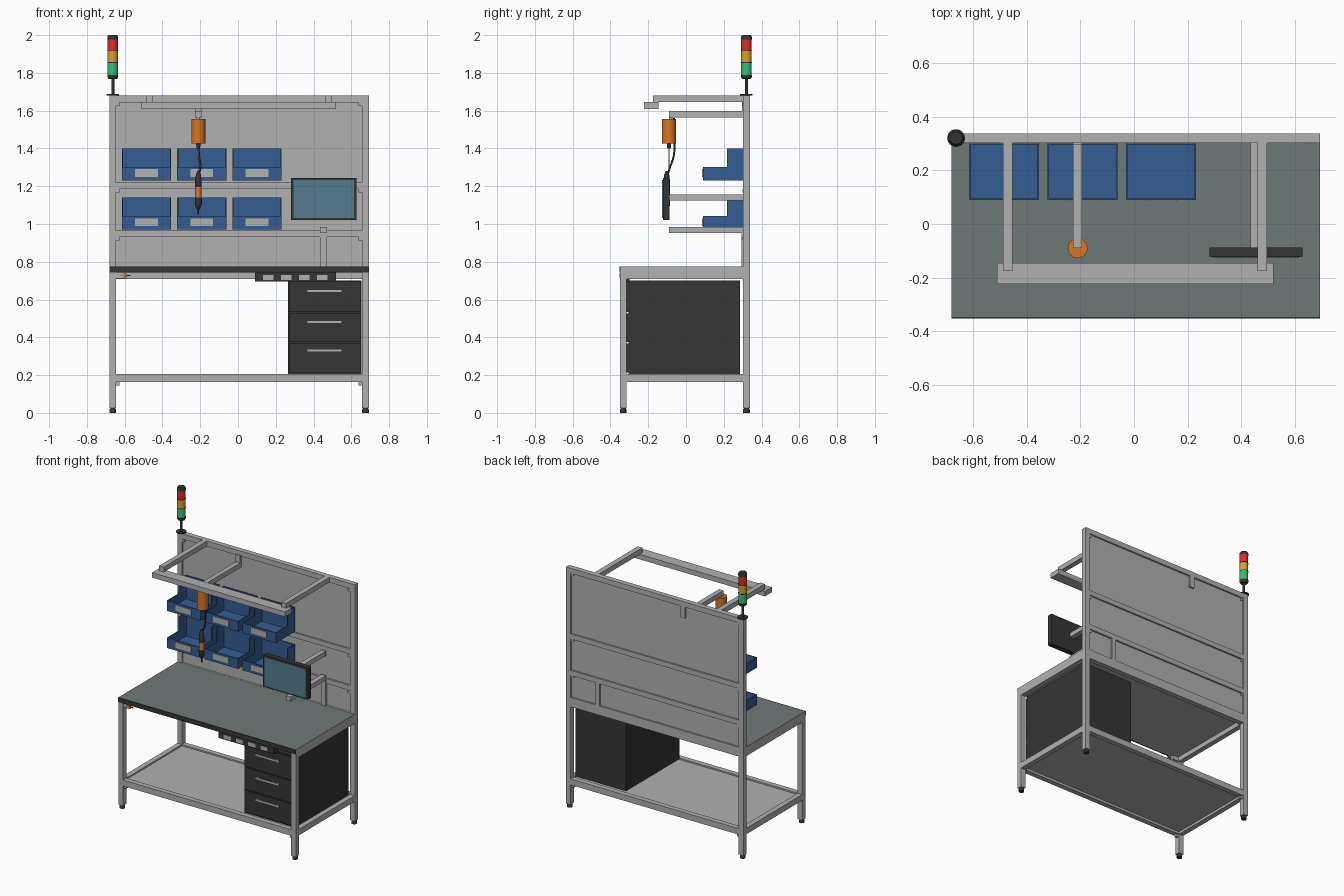
import bpy, bmesh, math
from mathutils import Vector

if "Cube" in bpy.data.objects:
    bpy.data.objects.remove(bpy.data.objects["Cube"])


def mat(name, r, g, b):
    m = bpy.data.materials.new(name)
    m.diffuse_color = (r, g, b, 1)
    m.use_nodes = True
    m.node_tree.nodes["Principled BSDF"].inputs["Base Color"].default_value = m.diffuse_color
    return m


GREY = mat("aluminium_grey", .44, .44, .44)
BLACK = mat("charcoal", .035, .035, .035)
MAT = mat("worktop_slate", .16, .19, .19)
BLUE = mat("bin_blue", .035, .11, .29)
ORANGE = mat("tool_orange", .68, .18, .02)
SCREEN = mat("screen_blue", .09, .20, .28)
RED = mat("lamp_red", .68, .03, .025)
AMBER = mat("lamp_amber", .68, .36, .03)
GREEN = mat("lamp_green", .05, .5, .19)


def finish(bm, name, *mats):
    bmesh.ops.recalc_face_normals(bm, faces=bm.faces)
    me = bpy.data.meshes.new(name)
    bm.to_mesh(me)
    bm.free()
    for m in mats:
        me.materials.append(m)
    ob = bpy.data.objects.new(name, me)
    bpy.context.collection.objects.link(ob)
    return ob


def boxes(name, m, *spans):
    """One mesh of boxes, each given as (x0, x1, y0, y1, z0, z1)."""
    bm = bmesh.new()
    for x0, x1, y0, y1, z0, z1 in spans:
        vs = bmesh.ops.create_cube(bm, size=1)["verts"]
        for v in vs:
            v.co = Vector((x1 if v.co.x > 0 else x0, y1 if v.co.y > 0 else y0,
                           z1 if v.co.z > 0 else z0))
    return finish(bm, name, m)


def lathe(name, m, x, y, profile, n=32):
    """Solid of revolution about a vertical axis from (radius, z) pairs."""
    bm = bmesh.new()
    rings = [[bm.verts.new((x + r * math.cos(2 * math.pi * i / n),
                            y + r * math.sin(2 * math.pi * i / n), z)) for i in range(n)]
             for r, z in profile]
    for a, b in zip(rings, rings[1:]):
        for i in range(n):
            bm.faces.new((a[i], a[(i + 1) % n], b[(i + 1) % n], b[i]))
    bm.faces.new(rings[0])
    bm.faces.new(rings[-1])
    ob = finish(bm, name, m)
    bpy.ops.object.select_all(action='DESELECT')
    ob.select_set(True)
    bpy.context.view_layer.objects.active = ob
    bpy.ops.object.shade_smooth_by_angle(angle=math.radians(40))
    return ob


def cable(name, m, pts, r):
    cu = bpy.data.curves.new(name, 'CURVE')
    cu.dimensions = '3D'
    cu.bevel_depth = r
    cu.bevel_resolution = 2
    cu.use_fill_caps = True
    sp = cu.splines.new('BEZIER')
    sp.bezier_points.add(len(pts) - 1)
    for p, c in zip(sp.bezier_points, pts):
        p.co = c
        p.handle_left_type = p.handle_right_type = 'AUTO'
    cu.materials.append(m)
    bpy.context.collection.objects.link(bpy.data.objects.new(name, cu))


# frame limits: outer and inner faces of the posts
XL, XLI, XRI, XR = -.681, -.645, .657, .693
YF, YFI, YBI, YB = -.350, -.314, .302, .338

# posts and feet
for side, x0, x1 in (("left", XL, XLI), ("right", XRI, XR)):
    for end, y0, y1, top in (("front", YF, YFI, .745), ("back", YBI, YB, 1.68)):
        boxes(f"{end}_{side}_post", GREY, (x0, x1, y0, y1, .025, top))
        lathe(f"{end}_{side}_foot", BLACK, (x0 + x1) / 2, (y0 + y1) / 2,
              [(.018, 0), (.018, .018), (.012, .026)], 20)
    # side rails under the worktop and at the lower shelf
    boxes(f"{side}_top_rail", GREY, (x0, x1, YFI, YBI, .71, .745))
    boxes(f"{side}_shelf_rail", GREY, (x0, x1, YFI, YBI, .163, .205))

# cross rails
boxes("front_shelf_rail", GREY, (XLI, XRI, YF, YFI, .163, .205))
boxes("back_shelf_rail", GREY, (XLI, XRI, YBI, YB, .163, .205))
for name, z0, z1 in (("worktop_back_rail", .71, .775), ("lower_bin_rail", .93, .965),
                     ("upper_bin_rail", 1.185, 1.22), ("top_back_rail", 1.644, 1.68)):
    boxes(name, GREY, (XLI, XRI, YBI, YB, z0, z1))
    # corner gussets on the cross rail ends
    if z0 > .8:
        boxes(name + "_gussets", GREY,
              *[(x, x + .018, YBI - .004, YBI + .03, z0 - .018, z0)
                for x in (XLI, XRI - .018)])
boxes("shelf_gussets", GREY, *[(x, x + .018, y, y + .018, .145, .163)
                               for x in (XLI, XRI - .018) for y in (YF + .01, YBI + .01)])

# panels
boxes("lower_shelf", GREY, (XLI, XRI, YFI, YBI, .18, .195))
boxes("back_panel", GREY, (XLI, XRI, .314, .326, .77, 1.65))

# worktop: slate above, metal edges elsewhere
top = boxes("worktop", GREY, (XL, XR, -.347, YBI, .743, .774))
top.data.materials.append(MAT)
for f in top.data.polygons:
    f.material_index = int(f.normal.z > .5)
boxes("worktop_front_edge", BLACK, (XL, XR, -.353, -.347, .742, .774))

# drawer cabinet
boxes("drawer_cabinet", BLACK, (.265, .655, -.305, .285, .205, .70))
for i, (z0, z1) in enumerate(((.215, .368), (.374, .527), (.533, .695))):
    boxes(f"drawer_front_{i}", BLACK, (.27, .65, -.316, -.305, z0, z1))
    h = (.33, .482, .645)[i]
    boxes(f"drawer_handle_{i}", GREY, (.365, .55, -.334, -.327, h - .008, h + .008),
          *[(x, x + .01, -.328, -.316, h - .006, h + .006) for x in (.375, .53)])

# power strip with four sockets
boxes("power_strip", BLACK, (.09, .52, -.345, -.30, .695, .742))
boxes("power_sockets", GREY, *[(x, x + .055, -.348, -.344, .703, .730)
                               for x in (.133, .228, .323, .418)])

# grounding point under the left front edge
boxes("ground_bracket", GREY, (XLI, -.60, -.345, -.32, .712, .742))
boxes("ground_stud", ORANGE, (-.625, -.57, -.347, -.341, .724, .730),
      (-.61, -.59, -.351, -.341, .717, .737))

# open-fronted storage bins
for row, z in (("lower", .97), ("upper", 1.23)):
    for i, x0 in enumerate((-.614, -.322, -.029)):
        x1, w, lo, hi = x0 + .26, .006, z + .072, z + .17
        boxes(f"{row}_bin_{i}", BLUE,
              (x0, x1, .09, YBI, z, z + w),
              (x0, x1, .09, .09 + w, z + w, lo),
              (x0, x1, YBI - w, YBI, z + w, hi),
              *[b for a in (x0, x1 - w) for b in
                ((a, a + w, .09 + w, .218, z + w, lo), (a, a + w, .218, YBI - w, z + w, hi))])
        boxes(f"{row}_bin_label_{i}", GREY, (x0 + .07, x0 + .19, .086, .09, z + .02, z + .06))

# overhead light on two arms
for side, x in (("left", -.47), ("right", .478)):
    boxes(f"{side}_light_arm", GREY, (x - .018, x + .018, -.175, YBI, 1.645, 1.68))
boxes("light_bar", GREY, (-.51, .52, -.223, -.145, 1.61, 1.645))

# monitor, its two arms and support
boxes("monitor_support", GREY, (.435, .47, .295, YB, .775, .955))
boxes("monitor_upper_arm", GREY, (.435, .47, -.09, YBI, 1.125, 1.157))
boxes("monitor_lower_arm", GREY, (.435, .47, -.09, YBI, .953, .985))
boxes("monitor", BLACK, (.281, .627, -.123, -.087, 1.02, 1.243))
boxes("monitor_screen", SCREEN, (.293, .615, -.127, -.122, 1.031, 1.232))

# tool arm and spring balancer
TX, TY = -.21, -.09
boxes("tool_arm", GREY, (TX - .017, TX + .017, -.09, YBI, 1.563, 1.597))
boxes("tool_arm_bracket", GREY, (TX - .017, TX + .017, .297, YB, 1.563, 1.65))
lathe("balancer_hook", GREY, TX, TY + .01, [(.009, 1.55), (.009, 1.57)], 16)
lathe("balancer", ORANGE, TX, TY, [(.037, 1.425), (.037, 1.555)])
lathe("balancer_nozzle", BLACK, TX, TY, [(.009, 1.40), (.012, 1.426)], 16)
lathe("balancer_wire", GREY, TX, TY, [(.002, 1.27), (.002, 1.405)], 8)
cable("tool_cable", BLACK, [(TX, -.064, 1.56), (TX, -.062, 1.45), (TX + .004, -.065, 1.36),
                            (TX + .012, -.085, 1.30), (TX, -.098, 1.26)], .005)

# hanging screwdriver
DY = -.102
lathe("driver_body", BLACK, TX, DY, [(.006, 1.28), (.013, 1.262), (.017, 1.23), (.017, 1.195)], 24)
lathe("driver_band", ORANGE, TX, DY, [(.018, 1.195), (.018, 1.14)], 24)
lathe("driver_grip", BLACK, TX, DY, [(.019, 1.14), (.018, 1.10), (.009, 1.08),
                                    (.004, 1.075), (.004, 1.05)], 24)

# stacked signal lamp on the back left post
LX, LY = -.663, .32
lathe("lamp_base", BLACK, LX, LY, [(.033, 1.68), (.033, 1.687)])
lathe("lamp_stem", BLACK, LX, LY, [(.008, 1.687), (.008, 1.775)], 16)
lathe("lamp_collar", BLACK, LX, LY, [(.022, 1.768), (.029, 1.778), (.029, 1.79)])
for name, m, z0, z1 in (("green", GREEN, 1.79, 1.853), ("amber", AMBER, 1.857, 1.915),
                        ("red", RED, 1.919, 1.977)):
    lathe(f"{name}_lamp", m, LX, LY, [(.028, z0), (.028, z1)])
    lathe(f"{name}_lamp_ring", BLACK, LX, LY, [(.029, z1), (.029, z1 + .004)])
lathe("lamp_cap", BLACK, LX, LY, [(.029, 1.98), (.029, 1.99), (.023, 2.0)])
